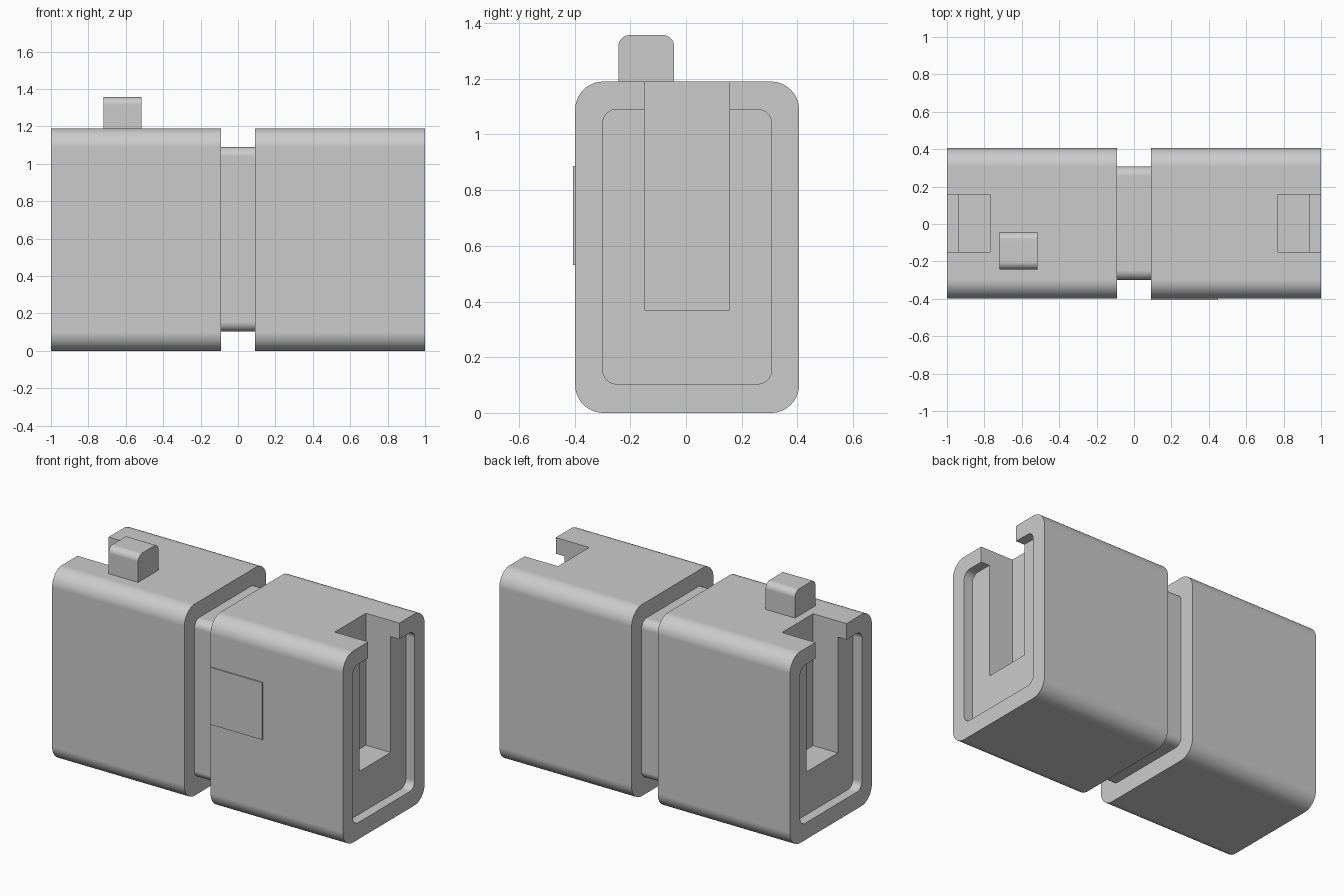
import bpy, bmesh, math

if "Cube" in bpy.data.objects:
    bpy.data.objects.remove(bpy.data.objects["Cube"], do_unlink=True)

grey = bpy.data.materials.new("light_grey")
grey.use_nodes = True
colour = (0.6, 0.6, 0.6, 1)
grey.diffuse_color = colour
grey.node_tree.nodes["Principled BSDF"].inputs["Base Color"].default_value = colour

MID_Y = 0.004


def rounded(y0, y1, z0, z1, r_low, r_top, steps=12):
    """Rectangle in the y-z plane with rounded corners."""
    corners = [(y1, z1, r_top, 0), (y0, z1, r_top, 90),
               (y0, z0, r_low, 180), (y1, z0, r_low, 270)]
    points = []
    for y, z, r, start in corners:
        cy = y - r if y == y1 else y + r
        cz = z - r if z == z1 else z + r
        if r == 0:
            points.append((y, z))
            continue
        for i in range(steps + 1):
            a = math.radians(start + 90 * i / steps)
            points.append((cy + r * math.cos(a), cz + r * math.sin(a)))
    return points


def loft(name, sections):
    """Skin profiles placed along x and cap both ends."""
    bm = bmesh.new()
    rings = [[bm.verts.new((x, y, z)) for y, z in profile] for x, profile in sections]
    n = len(rings[0])
    for a, b in zip(rings, rings[1:]):
        for i in range(n):
            j = (i + 1) % n
            bm.faces.new((a[i], a[j], b[j], b[i]))
    bm.faces.new(rings[0])
    bm.faces.new(rings[-1])
    bmesh.ops.recalc_face_normals(bm, faces=bm.faces)
    mesh = bpy.data.meshes.new(name)
    bm.to_mesh(mesh)
    bm.free()
    mesh.materials.append(grey)
    obj = bpy.data.objects.new(name, mesh)
    bpy.context.collection.objects.link(obj)
    return obj


def box(name, x0, x1, y0, y1, z0, z1):
    profile = rounded(y0, y1, z0, z1, 0, 0)
    return loft(name, [(x0, profile), (x1, profile)])


def smooth(obj):
    bpy.ops.object.select_all(action="DESELECT")
    obj.select_set(True)
    bpy.context.view_layer.objects.active = obj
    bpy.ops.object.shade_smooth_by_angle(angle=math.radians(30))


# Body: two sleeves on a narrower core, with a recessed core face at each end
outer = rounded(MID_Y - 0.402, MID_Y + 0.402, 0, 1.19, 0.1, 0.1)
inner = rounded(MID_Y - 0.303, MID_Y + 0.303, 0.104, 1.09, 0.05, 0.05)
half = [(0.09, inner), (0.09, outer), (1, outer), (1, inner), (0.94, inner)]
body = loft("body", [(-x, p) for x, p in reversed(half)] + half)

# Open slots in both ends
for side, label in ((1, "left"), (-1, "right")):
    x0, x1 = sorted((side * 0.77, side * 1.2))
    cutter = box(label + "_slot_cutter", x0, x1, MID_Y - 0.153, MID_Y + 0.153, 0.37, 1.4)
    cutter.hide_render = True
    mod = body.modifiers.new("slot", "BOOLEAN")
    mod.operation = "DIFFERENCE"
    mod.solver = "EXACT"
    mod.object = cutter
    bpy.context.view_layer.objects.active = body
    bpy.ops.object.modifier_apply(modifier=mod.name)
    bpy.data.objects.remove(cutter, do_unlink=True)
smooth(body)
body.modifiers.new("even_shading", "WEIGHTED_NORMAL").keep_sharp = True

# Latch peg on the top
peg_profile = rounded(-0.243, -0.043, 1.17, 1.357, 0, 0.04)
peg = loft("top_peg", [(-0.72, peg_profile), (-0.517, peg_profile)])
smooth(peg)
peg.modifiers.new("even_shading", "WEIGHTED_NORMAL").keep_sharp = True

# Thin label plate on the front
box("front_plate", 0.09, 0.45, -0.406, -0.397, 0.532, 0.887)
